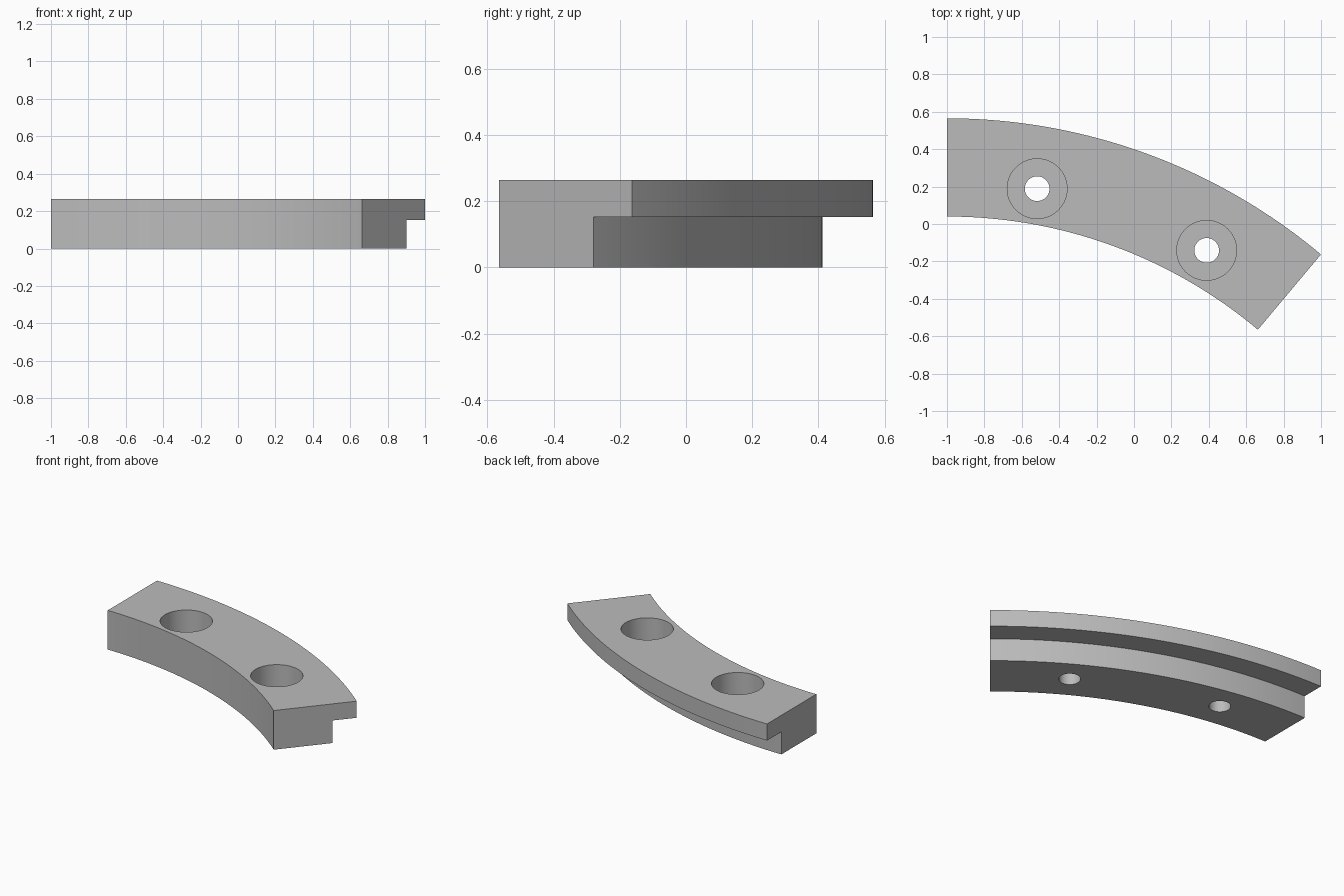
import bpy
import bmesh
from math import radians, sin, cos
from mathutils import Matrix, Vector

cube = bpy.data.objects.get("Cube")
if cube:
    bpy.data.objects.remove(cube, do_unlink=True)

# Dimensions
HEIGHT, STEP_Z = 0.264, 0.152
R_IN, R_STEP, R_OUT = 2.586, 2.958, 3.111
SWEEP, STEPS = radians(40), 40
CENTRE = Vector((-1.0, -2.546, 0.0))
HOLE_RING, HOLE_ANGLES = 2.777, (10, 30)
HOLE_R, BORE_R, BORE_FLOOR = 0.066, 0.16, 0.1

grey = bpy.data.materials.new("plain grey")
grey.use_nodes = True
colour = (0.5, 0.5, 0.5, 1.0)
grey.diffuse_color = colour
grey.node_tree.nodes["Principled BSDF"].inputs["Base Color"].default_value = colour


def revolve(name, profile, centre, angle, steps, closed_ring=False):
    """Spin a closed (radius, height) profile about a vertical axis."""
    bm = bmesh.new()
    verts = [bm.verts.new((0, r, z)) for r, z in profile]
    face = bm.faces.new(verts)
    if closed_ring:
        bmesh.ops.delete(bm, geom=[face], context='FACES_ONLY')
        geom = bm.verts[:] + bm.edges[:]
    else:
        copy = bmesh.ops.duplicate(bm, geom=[face])
        geom = copy["geom"]
    bmesh.ops.spin(bm, geom=geom, axis=(0, 0, 1), cent=(0, 0, 0),
                   angle=-angle, steps=steps)
    bmesh.ops.remove_doubles(bm, verts=bm.verts, dist=0.0001)
    # Drop any doubled start cap and edges collapsed on the axis
    seen = set()
    for f in bm.faces[:]:
        key = frozenset(f.verts)
        if key in seen:
            bm.faces.remove(f)
        else:
            seen.add(key)
    bmesh.ops.delete(bm, geom=[e for e in bm.edges if not e.link_faces],
                     context='EDGES')
    bmesh.ops.recalc_face_normals(bm, faces=bm.faces)
    bmesh.ops.transform(bm, matrix=Matrix.Translation(centre), verts=bm.verts)
    mesh = bpy.data.meshes.new(name)
    bm.to_mesh(mesh)
    bm.free()
    mesh.materials.append(grey)
    obj = bpy.data.objects.new(name, mesh)
    bpy.context.collection.objects.link(obj)
    return obj


# Curved bar with an overhanging outer lip
bar = revolve("curved_flange_segment",
              [(R_IN, 0), (R_STEP, 0), (R_STEP, STEP_Z),
               (R_OUT, STEP_Z), (R_OUT, HEIGHT), (R_IN, HEIGHT)],
              CENTRE, SWEEP, STEPS)

# Counterbored screw holes
bpy.context.view_layer.objects.active = bar
bar.select_set(True)
for deg in HOLE_ANGLES:
    a = radians(deg)
    spot = CENTRE + HOLE_RING * Vector((sin(a), cos(a), 0))
    cutter = revolve("hole_cutter",
                     [(0, -0.1), (HOLE_R, -0.1), (HOLE_R, BORE_FLOOR),
                      (BORE_R, BORE_FLOOR), (BORE_R, HEIGHT + 0.1),
                      (0, HEIGHT + 0.1)],
                     spot, radians(360), 48, closed_ring=True)
    cutter.hide_render = True
    mod = bar.modifiers.new("screw_hole", 'BOOLEAN')
    mod.operation = 'DIFFERENCE'
    mod.solver = 'EXACT'
    mod.object = cutter
    bpy.ops.object.modifier_apply(modifier=mod.name)
    bpy.data.objects.remove(cutter, do_unlink=True)

bpy.ops.object.shade_smooth_by_angle(angle=radians(30))
